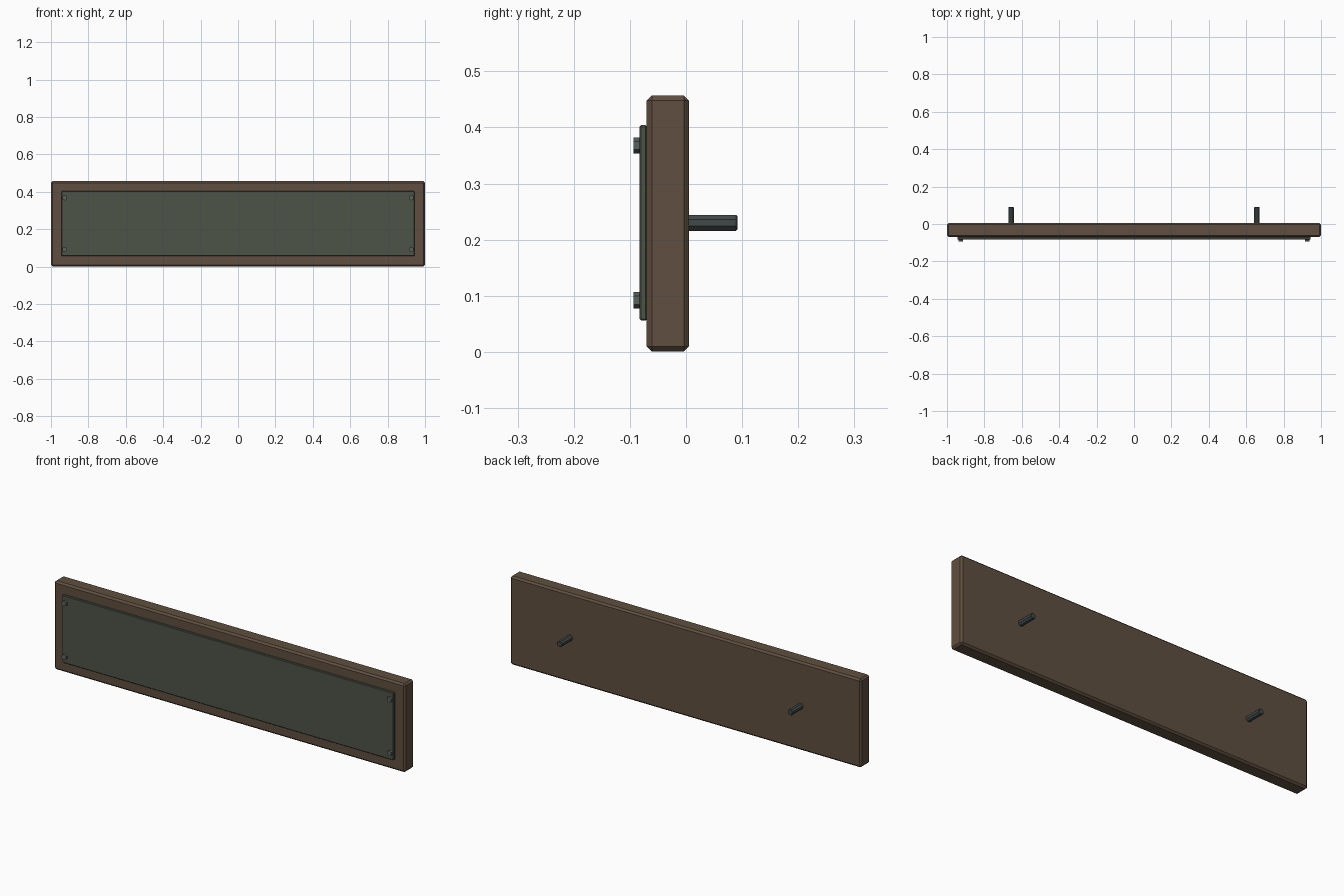
import bpy, math
from mathutils import Matrix

if "Cube" in bpy.data.objects:
    bpy.data.objects.remove(bpy.data.objects["Cube"])


def material(name, rgb):
    m = bpy.data.materials.new(name)
    m.diffuse_color = (*rgb, 1)
    m.use_nodes = True
    m.node_tree.nodes["Principled BSDF"].inputs["Base Color"].default_value = m.diffuse_color
    return m


wood = material("brown_wood", (0.115, 0.078, 0.050))
plate = material("green_plate", (0.075, 0.088, 0.065))
steel = material("dark_steel", (0.055, 0.067, 0.067))
bolt_grey = material("bolt_steel", (0.10, 0.12, 0.11))


def finish(ob, name, mat, bevel):
    ob.name = name
    ob.data.materials.append(mat)
    if bevel:
        b = ob.modifiers.new("chamfer", "BEVEL")
        b.width = bevel
        b.segments = 1
        b.limit_method = "ANGLE"
        b.angle_limit = math.radians(70)


def box(name, x, y, z, mat, bevel):
    bpy.ops.mesh.primitive_cube_add(size=1)
    ob = bpy.context.object
    lo, hi = zip(x, y, z)
    size = [b - a for a, b in zip(lo, hi)]
    mid = [(a + b) / 2 for a, b in zip(lo, hi)]
    ob.data.transform(Matrix.Translation(mid) @ Matrix.Diagonal((*size, 1)))
    finish(ob, name, mat, bevel)


def peg(name, x, z, y0, y1, radius, sides, turn, mat, bevel):
    bpy.ops.mesh.primitive_cylinder_add(vertices=sides, radius=radius, depth=y1 - y0)
    ob = bpy.context.object
    ob.data.transform(Matrix.Translation((x, (y0 + y1) / 2, z))
                      @ Matrix.Rotation(math.pi / 2, 4, "X")
                      @ Matrix.Rotation(turn, 4, "Z"))
    finish(ob, name, mat, bevel)


# Wooden backing board and raised front plate
box("backing_board", (-1, 1), (-0.070, 0.005), (0.001, 0.457), wood, 0.009)
box("front_plate", (-0.944, 0.944), (-0.083, -0.069), (0.056, 0.404), plate, 0.003)

for side, s in (("left", -1), ("right", 1)):
    # Corner bolts
    for level, z in (("lower", 0.092), ("upper", 0.368)):
        peg(f"bolt_{level}_{side}", s * 0.926, z, -0.094, -0.080,
            0.0145, 6, 0, bolt_grey, 0)
    # Rear mounting pegs
    peg(f"mounting_peg_{side}", s * 0.657, 0.230, 0.0, 0.092,
        0.0156, 8, math.pi / 8, steel, 0.003)
